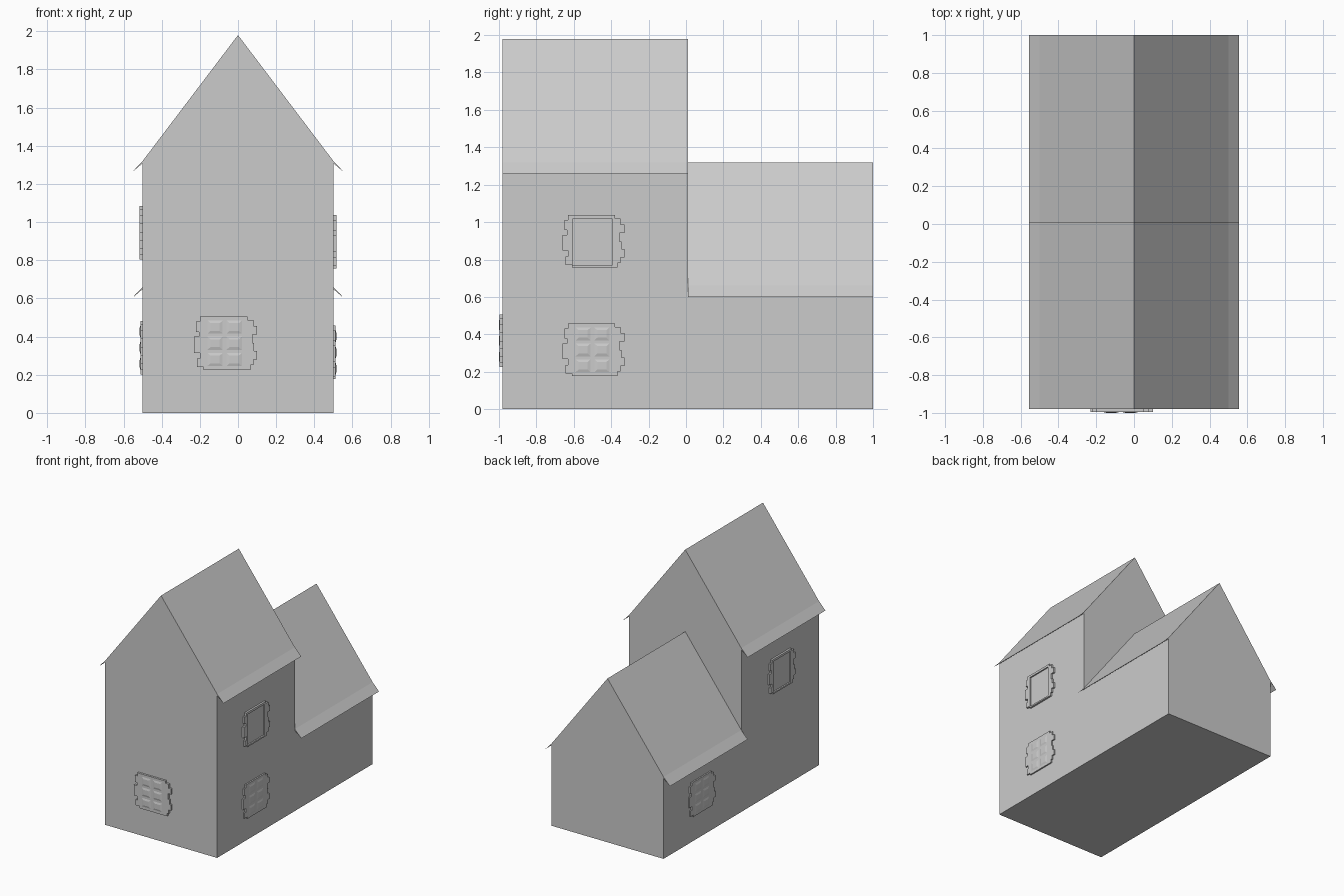
import bpy, bmesh, math

if "Cube" in bpy.data.objects:
    bpy.data.objects.remove(bpy.data.objects["Cube"])

def finish(bm, name):
    bmesh.ops.remove_doubles(bm, verts=bm.verts, dist=1e-5)
    bmesh.ops.recalc_face_normals(bm, faces=bm.faces)
    me = bpy.data.meshes.new(name)
    bm.to_mesh(me)
    bm.free()
    ob = bpy.data.objects.new(name, me)
    bpy.context.collection.objects.link(ob)
    return ob

def mirrored(right):
    """Close a right-hand half profile by mirroring it over x = 0."""
    return right + [(-x, z) for x, z in reversed(right) if x > 0]

def house_profile(wall, ridge):
    """Walls, thin flared eaves and gable as one outline."""
    return mirrored([(0.5, 0), (0.5, wall - 0.012), (0.557, wall - 0.06),
                     (0.5, wall), (0, ridge)])

def prism(bm, profile, y0, y1):
    a = [bm.verts.new((x, y0, z)) for x, z in profile]
    b = [bm.verts.new((x, y1, z)) for x, z in profile]
    for i in range(len(a)):
        j = (i + 1) % len(a)
        bm.faces.new((a[i], a[j], b[j], b[i]))

def cap(bm, pts, y):
    bm.faces.new([bm.verts.new((x, y, z)) for x, z in pts])

# House: tall front block and low rear wing
Y0, YM, Y1 = -0.98, 0.01, 1.0
tall, low = house_profile(1.32, 1.98), house_profile(0.66, 1.32)
bm = bmesh.new()
prism(bm, tall, Y0, YM)
prism(bm, low, YM, Y1)
cap(bm, tall, Y0)
cap(bm, low, Y1)
# Back wall of the tall block above the wing roof
cap(bm, tall[1:-1] + [(-0.5, 0.66), (0, 1.32), (0.5, 0.66)], YM)
# Front ends of the wing eaves
for s in (1, -1):
    cap(bm, [(s * x, z) for x, z in low[1:4]], YM)
finish(bm, "house")

# Windows: rough stone surround, local x right, y up, z outward
STONE = [(-.135, .14), (.115, .14), (.115, .122), (.145, .122), (.145, .09),
         (.165, .09), (.165, .045), (.14, .045), (.14, .0), (.15, .0),
         (.15, -.04), (.165, -.04), (.165, -.085), (.145, -.085), (.145, -.115),
         (.13, -.115), (.13, -.14), (-.115, -.14), (-.115, -.125), (-.15, -.125),
         (-.15, -.08), (-.135, -.08), (-.135, -.05), (-.165, -.05), (-.165, .035),
         (-.14, .035), (-.14, .06), (-.155, .06), (-.155, .115), (-.135, .115)]
OPENING = [(-.11, -.128), (.10, -.128), (.10, .122), (-.11, .122)]

def window(name, loc, turn, framed):
    bm = bmesh.new()
    edges = []
    for loop in ([STONE, OPENING] if framed else [STONE]):
        vs = [bm.verts.new((u, v, 0)) for u, v in loop]
        edges += [bm.edges.new((vs[i - 1], vs[i])) for i in range(len(vs))]
    bmesh.ops.triangle_fill(bm, edges=edges, use_beauty=True)
    ext = bmesh.ops.extrude_face_region(bm, geom=bm.faces[:])["geom"]
    depth = 0.02 if framed else 0.016
    for g in ext:
        if isinstance(g, bmesh.types.BMVert):
            g.co.z += depth
    if framed:
        # recessed pane
        bm.faces.new([bm.verts.new((u, v, 0.009)) for u, v in OPENING])
    else:
        # six shallow pillowed panes
        for cx in (-.055, .045):
            for cy in (-.085, 0, .085):
                b, t = [[bm.verts.new((cx + sx * w, cy + sy * h, z))
                         for sx, sy in ((-1, -1), (1, -1), (1, 1), (-1, 1))]
                        for w, h, z in ((.042, .036, .0155), (.024, .02, .02))]
                for i in range(4):
                    bm.faces.new((b[i - 1], b[i], t[i], t[i - 1]))
                bm.faces.new(t)
    ob = finish(bm, name)
    ob.location = loc
    ob.rotation_euler = (math.radians(90), 0, math.radians(turn))

window("front_window", (-.065, Y0, .365), 0, False)
window("right_lower_window", (.495, -.495, .317), 90, False)
window("right_upper_window", (.495, -.495, .897), 90, True)
window("left_lower_window", (-.495, .52, .342), -90, False)
window("left_upper_window", (-.495, -.495, .945), -90, True)
